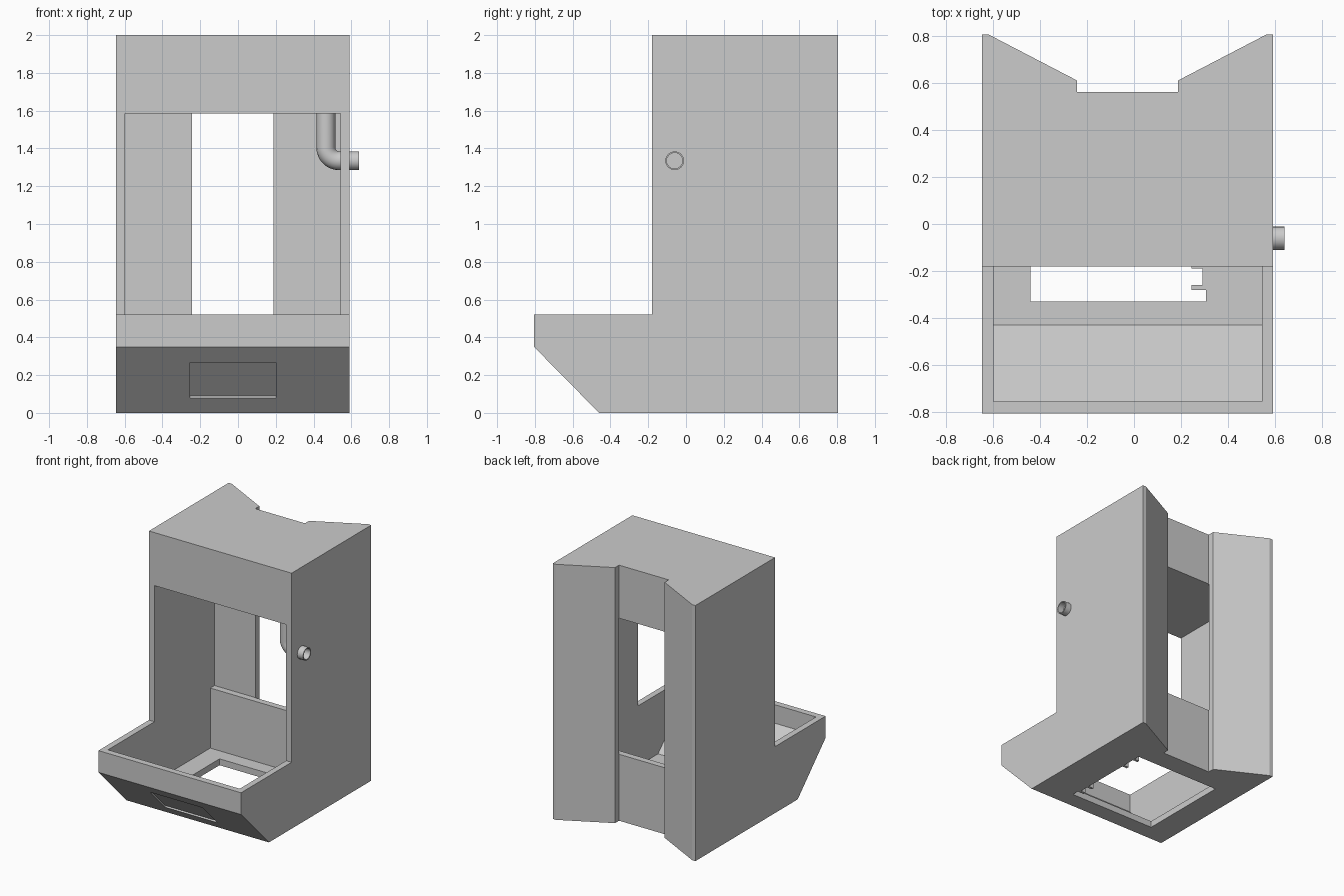
import bpy
import bmesh
from math import cos, sin, pi
from mathutils import Vector

cube = bpy.data.objects.get("Cube")
if cube:
    bpy.data.objects.remove(cube, do_unlink=True)

grey = bpy.data.materials.new("plain_grey")
grey.use_nodes = True
color = (0.6, 0.6, 0.6, 1)
grey.diffuse_color = color
grey.node_tree.nodes["Principled BSDF"].inputs["Base Color"].default_value = color


def prism(name, points, offset):
    """Extrude a planar outline along an offset vector."""
    bm = bmesh.new()
    face = bm.faces.new([bm.verts.new(p) for p in points])
    grown = bmesh.ops.extrude_face_region(bm, geom=[face])["geom"]
    bmesh.ops.translate(bm, vec=Vector(offset),
                        verts=[v for v in grown if isinstance(v, bmesh.types.BMVert)])
    bmesh.ops.recalc_face_normals(bm, faces=bm.faces)
    mesh = bpy.data.meshes.new(name)
    bm.to_mesh(mesh)
    bm.free()
    mesh.materials.append(grey)
    obj = bpy.data.objects.new(name, mesh)
    bpy.context.collection.objects.link(obj)
    return obj


def side_prism(name, profile, x0, x1):
    return prism(name, [(x0, y, z) for y, z in profile], (x1 - x0, 0, 0))


def plan_prism(name, outline, z0, z1):
    return prism(name, [(x, y, z0) for x, y in outline], (0, 0, z1 - z0))


def box(name, x0, x1, y0, y1, z0, z1):
    return plan_prism(name, [(x0, y0), (x1, y0), (x1, y1), (x0, y1)], z0, z1)


def cut(target, cutter):
    mod = target.modifiers.new("cut", "BOOLEAN")
    mod.operation = "DIFFERENCE"
    mod.solver = "EXACT"
    mod.object = cutter
    bpy.context.view_layer.objects.active = target
    bpy.ops.object.modifier_apply(modifier=mod.name)
    bpy.data.objects.remove(cutter, do_unlink=True)


# Outer housing with the projecting tray
LEFT, RIGHT = 0.59, -0.645
MID = (LEFT + RIGHT) / 2
body = side_prism("housing", [(-0.805, 0.52), (-0.805, 0.35), (-0.46, 0), (0.805, 0),
                              (0.805, 2), (-0.18, 2), (-0.18, 0.52)], RIGHT, LEFT)

# Recess between the two tapered back wings
half = [(0.215, 0.56), (0.215, 0.61), (0.59, 0.805), (0.59, 0.9)]
outline = [(MID + x, y) for x, y in half] + [(MID - x, y) for x, y in reversed(half)]
cut(body, plan_prism("recess_cutter", outline, -0.1, 2.1))

# Hollow interior, open to the front and through the back
cut(body, side_prism("interior_cutter", [(-0.755, 1.585), (-0.755, 0.375), (-0.43, 0.05),
                                         (0.51, 0.05), (0.51, 0.52), (0.562, 0.52),
                                         (0.562, 1.585)], -0.597, 0.543))

# Floor opening, stepped along its left edge
cut(body, plan_prism("floor_cutter", [(-0.44, -0.33), (0.305, -0.33), (0.305, -0.26),
                                      (0.292, -0.26), (0.292, 0.40), (-0.44, 0.40)], -0.1, 0.1))

# Shallow panel pocket on the sloping underside
slope = Vector((0, -0.345, 0.35)).normalized()
normal = Vector((0, -slope.z, slope.y))
low = Vector((0, -0.539, 0.08))
high = low + slope * 0.262
corners = [p + normal * 0.03 + Vector((x, 0, 0))
           for p, x in ((low, -0.255), (low, 0.2), (high, 0.2), (high, -0.255))]
cut(body, prism("pocket_cutter", corners, -normal * 0.042))

# Small catches at the floor opening
for i, y in enumerate((-0.27, -0.18, 0.22, 0.34)):
    box(f"floor_catch_{i + 1}", 0.245, 0.32, y - 0.01, y + 0.01, 0.004, 0.046)

# Elbow pipe: tube swept along a bent path
bend = 0.07
path = [(0.465, 1.585)]
for i in range(13):
    a = pi + i * pi / 24
    path.append((0.465 + bend + bend * cos(a), 1.335 + bend + bend * sin(a)))
path.append((0.64, 1.335))
curve = bpy.data.curves.new("elbow_path", "CURVE")
curve.dimensions = "3D"
curve.bevel_depth = 0.046
curve.bevel_resolution = 6
spline = curve.splines.new("POLY")
spline.points.add(len(path) - 1)
for point, (x, z) in zip(spline.points, path):
    point.co = (x, -0.06, z, 1)
pipe = bpy.data.objects.new("elbow_pipe", curve)
bpy.context.collection.objects.link(pipe)
bpy.ops.object.select_all(action="DESELECT")
pipe.select_set(True)
bpy.context.view_layer.objects.active = pipe
bpy.ops.object.convert(target="MESH")
pipe = bpy.context.object
pipe.name = "elbow_pipe"
pipe.data.materials.clear()
pipe.data.materials.append(grey)
wall = pipe.modifiers.new("wall", "SOLIDIFY")
wall.thickness = 0.008
wall.offset = 0
bpy.ops.object.modifier_apply(modifier=wall.name)
bpy.ops.object.shade_smooth_by_angle()
